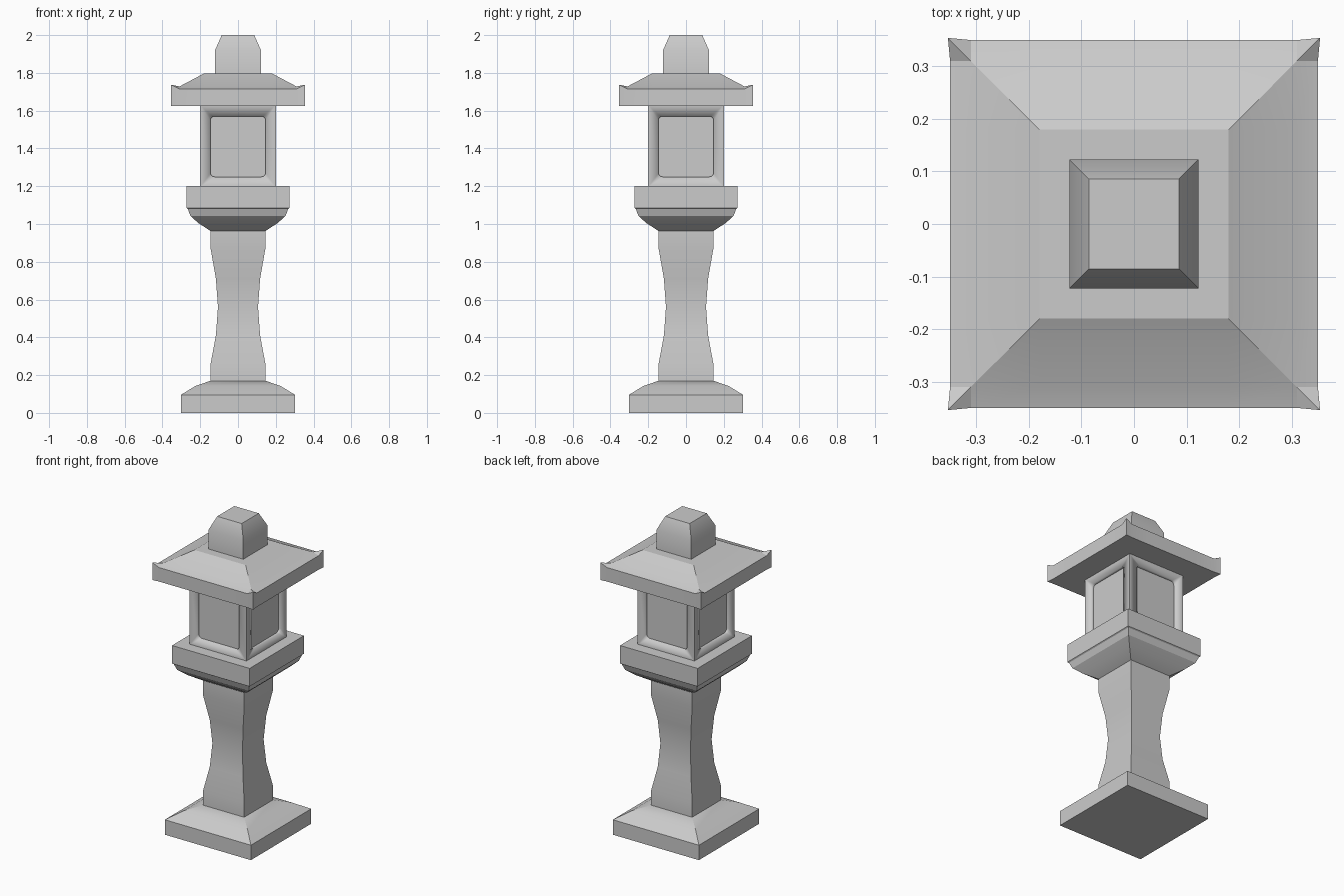
import bpy, bmesh, math
from mathutils import Matrix

if "Cube" in bpy.data.objects:
    bpy.data.objects.remove(bpy.data.objects["Cube"])


def finish(name, bm, angle=25):
    bmesh.ops.recalc_face_normals(bm, faces=bm.faces[:])
    mesh = bpy.data.meshes.new(name)
    bm.to_mesh(mesh)
    bm.free()
    ob = bpy.data.objects.new(name, mesh)
    bpy.context.collection.objects.link(ob)
    bpy.ops.object.select_all(action='DESELECT')
    ob.select_set(True)
    bpy.context.view_layer.objects.active = ob
    bpy.ops.object.shade_smooth_by_angle(angle=math.radians(angle))
    return ob


def square_loft(name, profile, angle=25):
    """Stack square rings of (half width, height) and cap both ends."""
    bm = bmesh.new()
    rings = [[bm.verts.new((sx * r, sy * r, z))
              for sx, sy in ((-1, -1), (1, -1), (1, 1), (-1, 1))]
             for r, z in profile]
    for a, b in zip(rings, rings[1:]):
        for i in range(4):
            j = (i + 1) % 4
            bm.faces.new((a[i], a[j], b[j], b[i]))
    bm.faces.new(rings[0])
    bm.faces.new(rings[-1])
    return finish(name, bm, angle)


# Base, waisted shaft, platform and finial
square_loft("base", [(.303, 0), (.303, .095), (.225, .143), (.145, .17)])
square_loft("shaft", [(.145, .165), (.145, .26), (.117, .41), (.106, .56),
                      (.117, .71), (.145, .87), (.145, .965)])
square_loft("platform", [(.145, .963), (.21, 1.005), (.252, 1.043), (.266, 1.08),
                         (.273, 1.085), (.273, 1.2)])
square_loft("finial", [(.123, 1.78), (.123, 1.917), (.086, 2.0)])

# Light box with a rounded recess on each side
box = square_loft("light_box", [(.2, 1.195), (.2, 1.63)])
bm = bmesh.new()
half_w, z_low, z_high, rad = .146, 1.25, 1.57, .022
outline = []
for cx, cz, start in ((1, 1, 0), (-1, 1, 90), (-1, 0, 180), (1, 0, 270)):
    x0 = cx * (half_w - rad)
    z0 = z_high - rad if cz else z_low + rad
    for k in range(5):
        a = math.radians(start + k * 22.5)
        outline.append((x0 + rad * math.cos(a), z0 + rad * math.sin(a)))
for side in range(4):
    turn = Matrix.Rotation(side * math.pi / 2, 4, 'Z')
    loops = [[bm.verts.new((x, y, z)) for x, z in outline] for y in (-.25, -.183)]
    n = len(outline)
    for i in range(n):
        j = (i + 1) % n
        bm.faces.new((loops[0][i], loops[0][j], loops[1][j], loops[1][i]))
    bm.faces.new(loops[0])
    bm.faces.new(loops[1])
    bmesh.ops.transform(bm, matrix=turn, verts=loops[0] + loops[1])
cutter = finish("panel_cutter", bm)
cutter.hide_render = True
cutter.hide_set(True)
cut = box.modifiers.new("panels", 'BOOLEAN')
cut.object = cutter
cut.operation = 'DIFFERENCE'
cut.solver = 'EXACT'

# Roof: a grid whose height follows a square profile, with upturned corners
bm = bmesh.new()
ticks = [-.35, -.31, -.18, .18, .31, .35]
height = {.35: 1.715, .31: 1.728, .18: 1.797}
grid = []
for x in ticks:
    row = []
    for y in ticks:
        m = max(abs(x), abs(y))
        corner = abs(x) == abs(y) == .35
        s = 1.012 if corner else 1
        row.append(bm.verts.new((x * s, y * s, 1.737 if corner else height[m])))
    grid.append(row)
for i in range(5):
    for j in range(5):
        q = [grid[i][j], grid[i + 1][j], grid[i + 1][j + 1], grid[i][j + 1]]
        # split the corner cells along the hips
        if i in (0, 1, 3, 4) and j in (0, 1, 3, 4) and (i in (0, 4)) == (j in (0, 4)):
            if (i < 2) != (j < 2):
                q = q[1:] + q[:1]
            bm.faces.new((q[0], q[1], q[2]))
            bm.faces.new((q[0], q[2], q[3]))
        else:
            bm.faces.new(q)
rim = [e for e in bm.edges if e.is_boundary]
skirt = bmesh.ops.extrude_edge_only(bm, edges=rim)["geom"]
for v in skirt:
    if isinstance(v, bmesh.types.BMVert):
        v.co.z = 1.626
bmesh.ops.holes_fill(bm, edges=[e for e in bm.edges if e.is_boundary], sides=0)
finish("roof", bm, 22)
